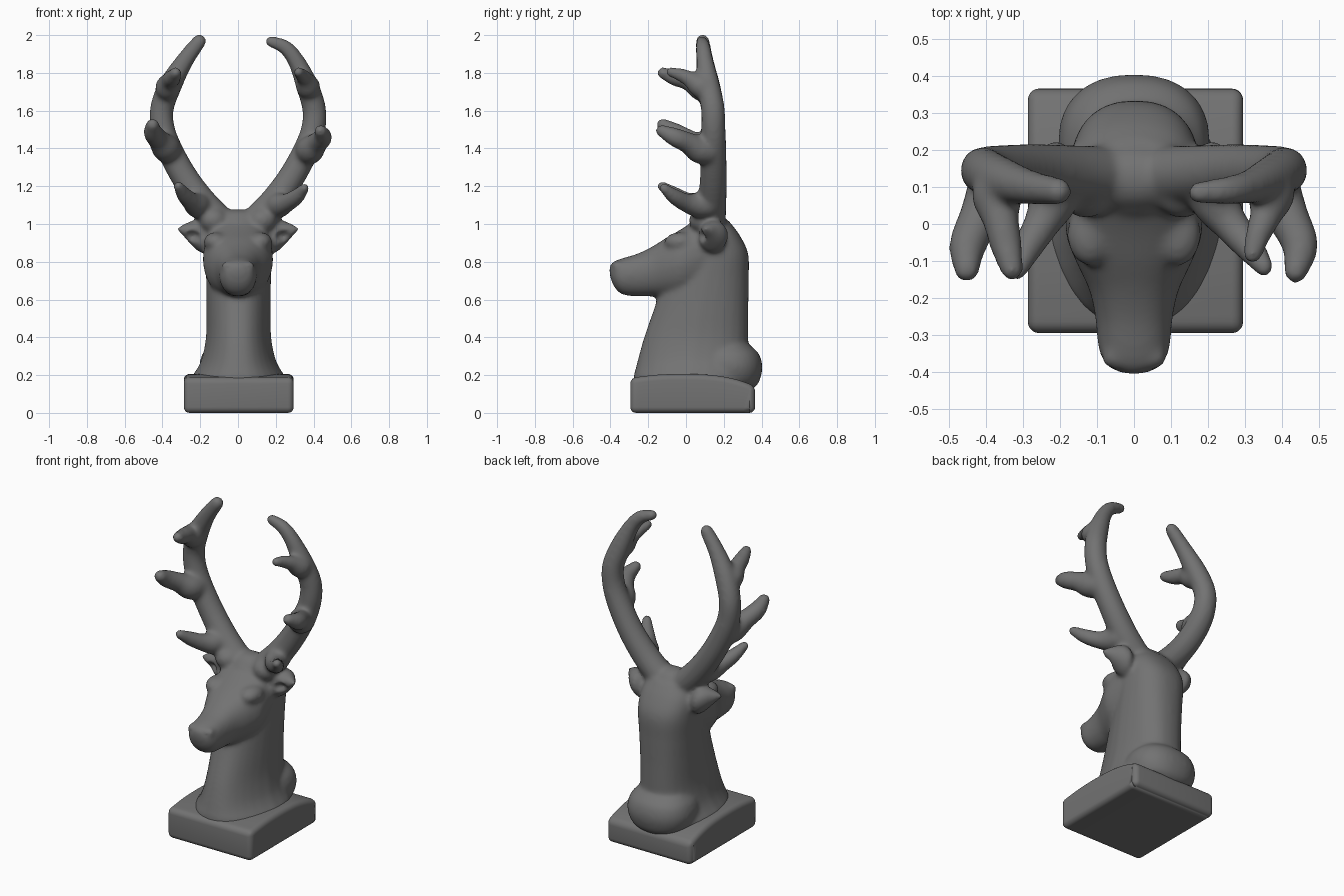
import bpy, bmesh, math
from mathutils import Vector, Matrix

if "Cube" in bpy.data.objects:
    bpy.data.objects.remove(bpy.data.objects["Cube"])

N = 28


def spline(rows, steps=6):
    """Catmull-Rom interpolation of any rows of numbers."""
    rows = [Vector(r) for r in rows]
    p = [2 * rows[0] - rows[1]] + rows + [2 * rows[-1] - rows[-2]]
    out = []
    for i in range(1, len(p) - 2):
        a, b, c, d = p[i - 1:i + 3]
        for s in range(steps):
            t = s / steps
            out.append(0.5 * (2 * b + (c - a) * t + (2 * a - 5 * b + 4 * c - d) * t * t
                              + (3 * b - a - 3 * c + d) * t ** 3))
    return out + [rows[-1]]


def skin(bm, rings):
    vs = [[bm.verts.new(co) for co in r] for r in rings]
    n = len(vs[0])
    for a, b in zip(vs, vs[1:]):
        for i in range(n):
            bm.faces.new((a[i], a[(i + 1) % n], b[(i + 1) % n], b[i]))
    bm.faces.new(vs[0][::-1])
    bm.faces.new(vs[-1])


def oval(center, u, v, power=2.0, egg=0.0):
    """Superellipse ring; egg narrows the -v side."""
    ring = []
    for i in range(N):
        a = 2 * math.pi * i / N
        c, s = math.cos(a), math.sin(a)
        x = math.copysign(abs(c) ** (2 / power), c)
        y = math.copysign(abs(s) ** (2 / power), s)
        ring.append(center + u * x * (1 - egg * max(0, -y)) + v * y)
    return ring


def tube(bm, rows):
    """Round-ended tapering tube through (x, y, z, radius) rows."""
    pts = spline(rows)
    pos = [Vector(p[:3]) for p in pts]
    n, rings = Vector((0, 1, 0)), []
    for i, c in enumerate(pos):
        t = (pos[min(i + 1, len(pos) - 1)] - pos[max(i - 1, 0)]).normalized()
        n = n - t * n.dot(t)
        if n.length < 1e-3:
            n = t.orthogonal()
        n.normalize()
        b, r = t.cross(n), pts[i][3]
        rings.append(oval(c, n * r, b * r))
    for k in (0.4, 0.8, 1.2, 1.5):
        rr = r * math.cos(k)
        rings.append(oval(c + t * r * math.sin(k), n * rr, b * rr))
    skin(bm, rings)


def ball(bm, center, radii):
    m = Matrix.Translation(center) @ Matrix.Diagonal((*radii, 1))
    bmesh.ops.create_uvsphere(bm, u_segments=24, v_segments=14, radius=1, matrix=m)


def make(name, bm):
    bmesh.ops.recalc_face_normals(bm, faces=bm.faces)
    me = bpy.data.meshes.new(name)
    bm.to_mesh(me)
    bm.free()
    ob = bpy.data.objects.new(name, me)
    bpy.context.collection.objects.link(ob)
    return ob


X, Y, Z = Vector((1, 0, 0)), Vector((0, 1, 0)), Vector((0, 0, 1))
dark = bpy.data.materials.new("dark_grey")
dark.diffuse_color = (.17, .17, .17, 1)
dark.use_nodes = True
dark.node_tree.nodes["Principled BSDF"].inputs["Base Color"].default_value = dark.diffuse_color
bm = bmesh.new()

# neck: z, front y, back y, half width
rings = []
for z, f, k, w in spline([(.12, -.275, .32, .26), (.19, -.278, .325, .248), (.23, -.268, .326, .222),
                          (.29, -.253, .328, .194), (.4, -.222, .33, .173), (.55, -.17, .33, .17),
                          (.7, -.12, .332, .172), (.84, -.06, .33, .176), (.94, -.01, .285, .168),
                          (1.02, .03, .225, .13)]):
    rings.append(oval(Vector((.003, (f + k) / 2, z)), X * w, Y * (k - f) / 2, 2.4, .2))
skin(bm, rings)

# roll at the back of the neck
rings = []
for z, w, k in spline([(.13, .12, .36), (.165, .18, .388), (.24, .205, .405), (.31, .19, .388), (.355, .15, .345)]):
    rings.append(oval(Vector((0, .22, z)), X * w, Y * (k - .22), 2.3))
skin(bm, rings)

# head: y, bottom z, top z, half width
rings = []
for y, lo, hi, w in spline([(-.405, .735, .778, .03), (-.385, .675, .80, .07), (-.34, .628, .818, .096),
                            (-.26, .617, .842, .104), (-.18, .617, .88, .121), (-.10, .61, .93, .158),
                            (-.03, .605, .97, .184), (.05, .62, 1.02, .184), (.13, .65, 1.06, .175),
                            (.22, .70, 1.02, .155), (.29, .75, .93, .11)]):
    rings.append(oval(Vector((0, y, (lo + hi) / 2)), X * w, Z * (hi - lo) / 2, 2.4, .12))
skin(bm, rings)

for s in (-1, 1):
    # brow, eye, nostril rim
    ball(bm, (s * .118, -.03, .905), (.064, .085, .052))
    ball(bm, (s * .05, -.36, .775), (.04, .034, .03))
    # ear: x, y, z, half depth, half height
    rings = []
    for x, y, z, d, h in spline([(.13, .13, .93, .05, .05), (.18, .14, .928, .07, .078),
                                 (.21, .145, .938, .08, .084), (.25, .14, .953, .066, .062),
                                 (.29, .12, .967, .035, .032), (.322, .105, .973, .008, .010)]):
        rings.append(oval(Vector((s * x, y, z)), Y * d, Z * h))
    skin(bm, rings)

# antler beams (x, y, z, radius), differing slightly per side
lower = [(.08, .13, 1.0, .08), (.18, .137, 1.105, .077), (.275, .145, 1.235, .072),
         (.355, .145, 1.38, .069), (.398, .145, 1.5, .065), (.403, .142, 1.61, .063)]
left_top = [(.36, .12, 1.73, .062), (.285, .1, 1.86, .048), (.205, .088, 1.968, .038)]
right_top = [(.367, .12, 1.73, .06), (.31, .1, 1.86, .046), (.25, .09, 1.935, .039),
             (.175, .085, 1.966, .031)]
# three forward tines per side
left_tines = [
    [(.20, .12, 1.1, .07), (.22, .06, 1.1, .066), (.25, .0, 1.12, .05), (.285, -.06, 1.155, .042),
     (.315, -.126, 1.2, .028)],
    [(.365, .13, 1.39, .072), (.385, .07, 1.405, .074), (.42, .01, 1.445, .057), (.45, -.06, 1.485, .051),
     (.452, -.123, 1.525, .036)],
    [(.375, .12, 1.70, .06), (.37, .07, 1.725, .068), (.36, .01, 1.757, .05), (.345, -.06, 1.775, .044),
     (.33, -.123, 1.80, .032)]]
right_tines = [
    [(.20, .12, 1.1, .07), (.22, .06, 1.1, .066), (.26, .0, 1.113, .05), (.31, -.06, 1.145, .042),
     (.352, -.116, 1.19, .028)],
    [(.365, .13, 1.38, .07), (.385, .07, 1.395, .074), (.42, .01, 1.43, .057), (.449, -.06, 1.46, .05),
     (.437, -.128, 1.493, .034)],
    [(.375, .12, 1.71, .058), (.37, .075, 1.73, .064), (.355, .02, 1.767, .044), (.335, -.03, 1.79, .036),
     (.32, -.083, 1.805, .027)]]
for s, top, tines in ((-1, left_top, left_tines), (1, right_top, right_tines)):
    for rows in [lower + top] + tines:
        tube(bm, [(s * x, y, z, r) for x, y, z, r in rows])
    # burr joining antler to skull
    ball(bm, (s * .13, .10, 1.02), (.08, .085, .07))
# saddle of skull between the antlers
ball(bm, (0, .125, 1.0), (.16, .09, .078))
bust = make("deer_bust", bm)

# hollows: ears, eye corners, nostrils, mouth
bm = bmesh.new()
for s in (-1, 1):
    ball(bm, (s * .243, .062, .935), (.045, .05, .032))
    ball(bm, (s * .166, -.135, .875), (.026, .04, .024))
    ball(bm, (s * .052, -.405, .768), (.018, .022, .012))
    ball(bm, (s * .106, -.31, .672), (.014, .065, .008))
cutter = make("hollow_cutter", bm)
cutter.hide_render = True

# fuse everything into one sculpted surface
for name, kind in (("fuse", 'REMESH'), ("hollow", 'BOOLEAN'), ("refuse", 'REMESH'), ("soften", 'SMOOTH')):
    m = bust.modifiers.new(name, kind)
    if kind == 'REMESH':
        m.mode = 'VOXEL'
        m.voxel_size = .01
        m.use_smooth_shade = True
    elif kind == 'BOOLEAN':
        m.operation = 'DIFFERENCE'
        m.object = cutter
    else:
        m.factor = .5
        m.iterations = 16
dg = bpy.context.evaluated_depsgraph_get()
mesh = bpy.data.meshes.new_from_object(bust.evaluated_get(dg))
bust.modifiers.clear()
bust.data = mesh
bpy.data.objects.remove(cutter)

# base: rounded block with a gently domed top
bm = bmesh.new()
rings = []
for y, top in spline([(-.295, .185), (-.15, .202), (0, .206), (.15, .199), (.27, .176), (.366, .142)], 3):
    rings.append([Vector((x, y, z)) for x, z in ((-.287, 0), (.295, 0), (.295, top), (-.287, top))])
skin(bm, rings)
base = make("base", bm)
bev = base.modifiers.new("rounded_edges", 'BEVEL')
bev.width = .034
bev.segments = 5
bev.limit_method = 'ANGLE'
bev.angle_limit = math.radians(40)

for ob in (bust, base):
    ob.data.materials.clear()
    ob.data.materials.append(dark)
    for p in ob.data.polygons:
        p.use_smooth = True
